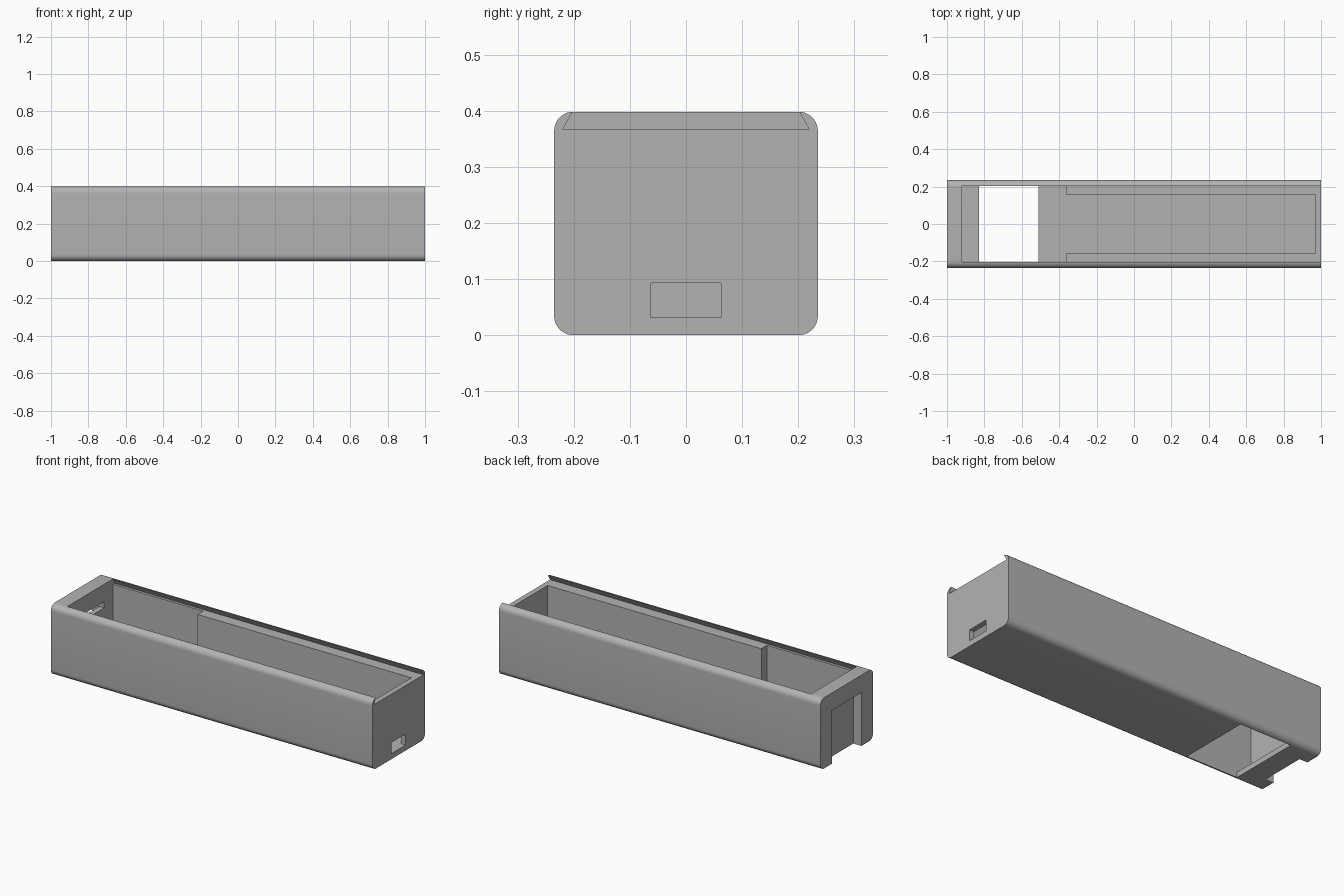
import bpy
import bmesh
from math import sin, cos, pi, radians

if "Cube" in bpy.data.objects:
    bpy.data.objects.remove(bpy.data.objects["Cube"], do_unlink=True)

grey = bpy.data.materials.new("plain grey")
grey.use_nodes = True
colour = (0.45, 0.45, 0.45, 1)
grey.diffuse_color = colour
grey.node_tree.nodes["Principled BSDF"].inputs["Base Color"].default_value = colour


def prism(name, profile, x0, x1):
    """Extrude a (y, z) profile along x."""
    bm = bmesh.new()
    face = bm.faces.new([bm.verts.new((x0, y, z)) for y, z in profile])
    grown = bmesh.ops.extrude_face_region(bm, geom=[face])["geom"]
    moved = [v for v in grown if isinstance(v, bmesh.types.BMVert)]
    bmesh.ops.translate(bm, verts=moved, vec=(x1 - x0, 0, 0))
    bmesh.ops.recalc_face_normals(bm, faces=bm.faces)
    mesh = bpy.data.meshes.new(name)
    bm.to_mesh(mesh)
    bm.free()
    mesh.materials.append(grey)
    obj = bpy.data.objects.new(name, mesh)
    bpy.context.collection.objects.link(obj)
    return obj


def rect(half, z0, z1):
    return [(-half, z0), (half, z0), (half, z1), (-half, z1)]


def rounded(half, height, r, steps=10):
    corners = [(half - r, r, -pi / 2), (half - r, height - r, 0),
               (r - half, height - r, pi / 2), (r - half, r, pi)]
    return [(cy + r * cos(a + pi / 2 * i / steps), cz + r * sin(a + pi / 2 * i / steps))
            for cy, cz, a in corners for i in range(steps + 1)]


# Long case with rounded lengthwise edges
case = prism("case_body", rounded(0.235, 0.398, 0.034), -1, 1)

# Sloped-side lid channel, its sides carried on above the rim
slope = 0.018 / 0.032
lid_channel = [(-0.22, 0.366), (0.22, 0.366),
               (0.22 - slope * 0.06, 0.426), (-0.22 + slope * 0.06, 0.426)]

cutters = [
    prism("lid_channel_cutter", lid_channel, -0.92, 1.1),
    prism("wide_bay_cutter", rect(0.205, 0.03, 0.38), -0.92, -0.36),
    prism("long_bay_cutter", rect(0.155, 0.03, 0.38), -0.4, 0.97),
    prism("floor_opening_cutter", rect(0.205, -0.1, 0.1), -0.83, -0.51),
    prism("port_cutter", rect(0.062, 0.031, 0.093), 0.9, 1.1),
    prism("end_recess_cutter", rect(0.13, -0.1, 0.3), -1.1, -0.95),
    prism("cable_slot_cutter", rect(0.125, 0.265, 0.299), -0.97, -0.9),
]

# Hollow the case out
bpy.context.view_layer.objects.active = case
for cutter in cutters:
    cutter.hide_render = True
    cut = case.modifiers.new(cutter.name, "BOOLEAN")
    cut.operation = "DIFFERENCE"
    cut.solver = "EXACT"
    cut.object = cutter
    bpy.ops.object.modifier_apply(modifier=cut.name)
    bpy.data.objects.remove(cutter, do_unlink=True)

# Soft rounded edges, crisp corners
bpy.ops.object.select_all(action="DESELECT")
case.select_set(True)
bpy.ops.object.shade_smooth_by_angle(angle=radians(30))
